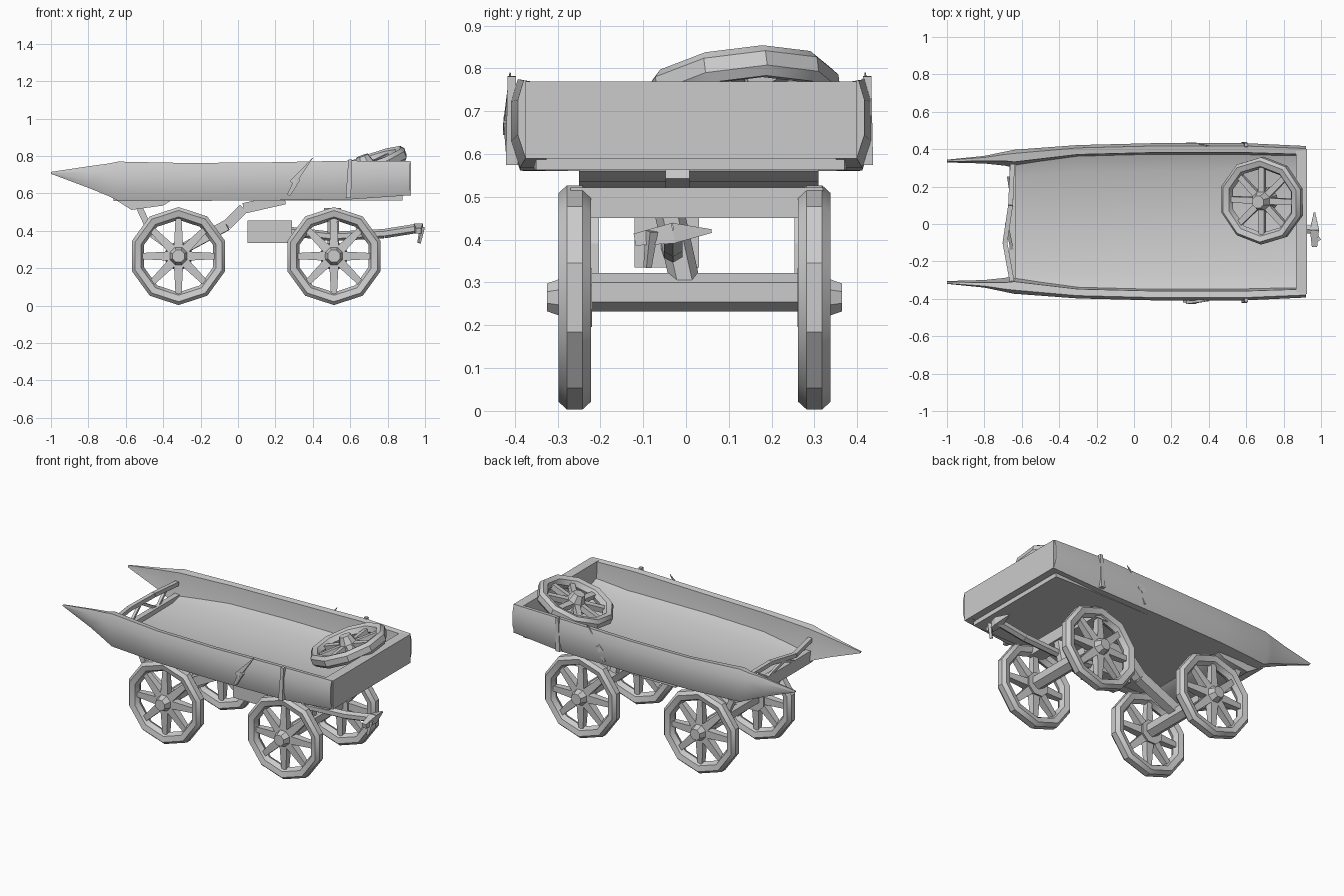
import bpy, bmesh
from math import sin, cos, pi, radians
from mathutils import Vector, Matrix

if "Cube" in bpy.data.objects:
    bpy.data.objects.remove(bpy.data.objects["Cube"])


def finish(bm, name, angle=35):
    bmesh.ops.recalc_face_normals(bm, faces=bm.faces)
    me = bpy.data.meshes.new(name)
    bm.to_mesh(me)
    bm.free()
    ob = bpy.data.objects.new(name, me)
    bpy.context.collection.objects.link(ob)
    bpy.ops.object.select_all(action='DESELECT')
    ob.select_set(True)
    bpy.context.view_layer.objects.active = ob
    bpy.ops.object.shade_smooth_by_angle(angle=radians(angle))
    return ob


def loft(bm, rings, closed=False):
    vs = [[bm.verts.new(p) for p in r] for r in rings]
    n, m = len(vs), len(vs[0])
    for i in range(n if closed else n - 1):
        a, b = vs[i], vs[(i + 1) % n]
        for j in range(m):
            bm.faces.new((a[j], a[(j + 1) % m], b[(j + 1) % m], b[j]))
    if not closed:
        bm.faces.new(vs[0])
        bm.faces.new(vs[-1])


def rod(bm, p, q, r0, r1, sides=6):
    p, q = Vector(p), Vector(q)
    rot = (q - p).to_track_quat('Z', 'Y')
    loft(bm, [[c + rot @ Vector((r * cos(2 * pi * (k + .5) / sides), r * sin(2 * pi * (k + .5) / sides), 0))
               for k in range(sides)] for c, r in ((p, r0), (q, r1))])


def rod_object(name, points, r, sides=6):
    bm = bmesh.new()
    for p, q in zip(points, points[1:]):
        rod(bm, p, q, r, r, sides)
    return finish(bm, name)


def box(name, x, y, z):
    bm = bmesh.new()
    loft(bm, [[(i, y[0], z[0]), (i, y[1], z[0]), (i, y[1], z[1]), (i, y[0], z[1])] for i in x])
    return finish(bm, name)


def wheel(name, matrix, radius=0.262, spoke=.036, sides=10):
    bm = bmesh.new()
    # faceted rim
    section = [(1, -.018), (1, .018), (.93, .038), (.8, .03), (.74, 0), (.8, -.03), (.93, -.038)]
    loft(bm, [[(radius * s * cos(a), radius * s * sin(a), h) for s, h in section]
              for a in (2 * pi * (i + .5) / sides for i in range(sides))], True)
    # hub and spokes
    rod(bm, (0, 0, -.04), (0, 0, .065), .075, .035, 8)
    for i in range(8):
        a = 2 * pi * i / 8
        d = Vector((cos(a), sin(a), 0))
        rod(bm, d * .03, d * radius * .82, spoke, .022, 4)
    ob = finish(bm, name)
    ob.matrix_world = matrix
    return ob


# side walls running out into pointed shafts: x, inner y, outer y, bottom z, top z
stations = [(-1.0, .322, .332, .705, .715), (-.8, .325, .352, .63, .745), (-.69, .325, .375, .585, .76),
            (-.64, .32, .385, .56, .77), (-.3, .36, .41, .56, .763), (.1, .37, .42, .562, .765),
            (.6, .37, .42, .568, .775), (.92, .36, .405, .59, .772)]
for s, label in ((1, "left"), (-1, "right")):
    bm = bmesh.new()
    rings = []
    for x, yi, yo, zb, zt in stations:
        w, h = yo - yi, zt - zb
        off = .012
        sec = [(yi - w * .5, zb), (yo - w * .4, zb), (yo, zb + h * .3), (yo, zb + h * .75),
               (yo - w * .3, zt), (yi, zt - h * .03), (yi - w * .1, zb + h * .55)]
        rings.append([(x, s * y + off, z) for y, z in sec])
    loft(bm, rings)
    finish(bm, label + "_side_wall", 60)

# dished tray floor: x, half width, centre z, edge z
bm = bmesh.new()
loft(bm, [[(x, .01 - w, .563), (x, .01 - w, ze), (x, .01 - w * .75, zc + (ze - zc) * .15), (x, .01, zc),
           (x, .01 + w * .75, zc + (ze - zc) * .15), (x, .01 + w, ze), (x, .01 + w, .563)]
          for x, w, zc, ze in ((-.64, .32, .605, .63), (-.3, .36, .6, .65), (.65, .365, .602, .65),
                               (.88, .36, .635, .67))])
finish(bm, "tray_floor", 60)
# underside keel that drops towards the back
bm = bmesh.new()
loft(bm, [[(x, -.25, .57), (x, -.25, z), (x, .31, z), (x, .31, .57)]
          for x, z in ((-.65, .563), (-.57, .512), (-.4, .535), (-.36, .56))])
finish(bm, "rear_bolster")

box("front_board", (.865, .925), (-.375, .4), (.59, .77))
box("tail_gate", (-.665, -.63), (-.31, .33), (.56, .635))
rod_object("tail_gate_rail", [(-.65, -.32, .7), (-.69, -.1, .69), (-.66, .1, .71), (-.65, .32, .7)], .018, 4)
rod_object("tail_gate_slats", [(-.65, -.15, .62), (-.68, 0, .69), (-.65, .12, .62), (-.67, .25, .7)], .012, 4)

# side brackets
for s in (1, -1):
    y = .008 + s * .415
    bm = bmesh.new()
    rod(bm, (.59, y, .575), (.6, y, .782), .02, .014, 4)
    finish(bm, "side_post")
    bm = bmesh.new()
    rod(bm, (.27, y - .004, .59), (.32, y - .004, .68), .012, .022, 4)
    rod(bm, (.29, y - .004, .655), (.4, y - .004, .79), .024, .002, 4)
    finish(bm, "side_hook")

# wheels, axles and bolster
for x, end in ((-.318, "rear"), (.513, "front")):
    for y, s, label in ((-.26, 1, "right"), (.3, -1, "left")):
        wheel(f"{end}_{label}_wheel",
              Matrix.Translation((x, y, .265)) @ Matrix.Rotation(s * pi / 2, 4, 'X'))
    rod_object(end + "_axle", [(x, -.28, .277), (x, .32, .277)], .045)
box("front_bolster", (.46, .55), (-.27, .32), (.45, .522))
for y in (-.22, .27):
    rod_object("rear_brace", [(-.53, y, .53), (-.46, y, .38), (-.32, y, .28)], .024, 4)

# running gear down the middle
box("reach_block", (.05, .29), (-.12, .03), (.335, .455))
rod_object("reach_brace", [(-.32, 0, .29), (-.06, -.02, .43), (.03, -.02, .52), (.25, -.02, .57)], .04, 4)
rod_object("draw_pole", [(.25, -.04, .4), (.5, -.03, .37), (.78, -.03, .385), (.97, -.03, .415)], .025)
rod_object("pole_post", [(.51, 0, .29), (.51, -.04, .47)], .035)
bm = bmesh.new()
rod(bm, (.965, -.03, .415), (.965, .06, .42), .034, .006, 4)
rod(bm, (.965, -.03, .415), (.965, -.12, .4), .034, .02, 4)
rod(bm, (.985, -.08, .42), (.968, -.09, .335), .015, .01, 4)
finish(bm, "pole_crossbar")

# spare wheel resting on the front board
wheel("spare_wheel", Matrix.Translation((.685, .125, .74)) @ Matrix.Rotation(radians(7), 4, 'X')
      @ Matrix.Rotation(radians(-20), 4, 'Y'), .235, .025)
